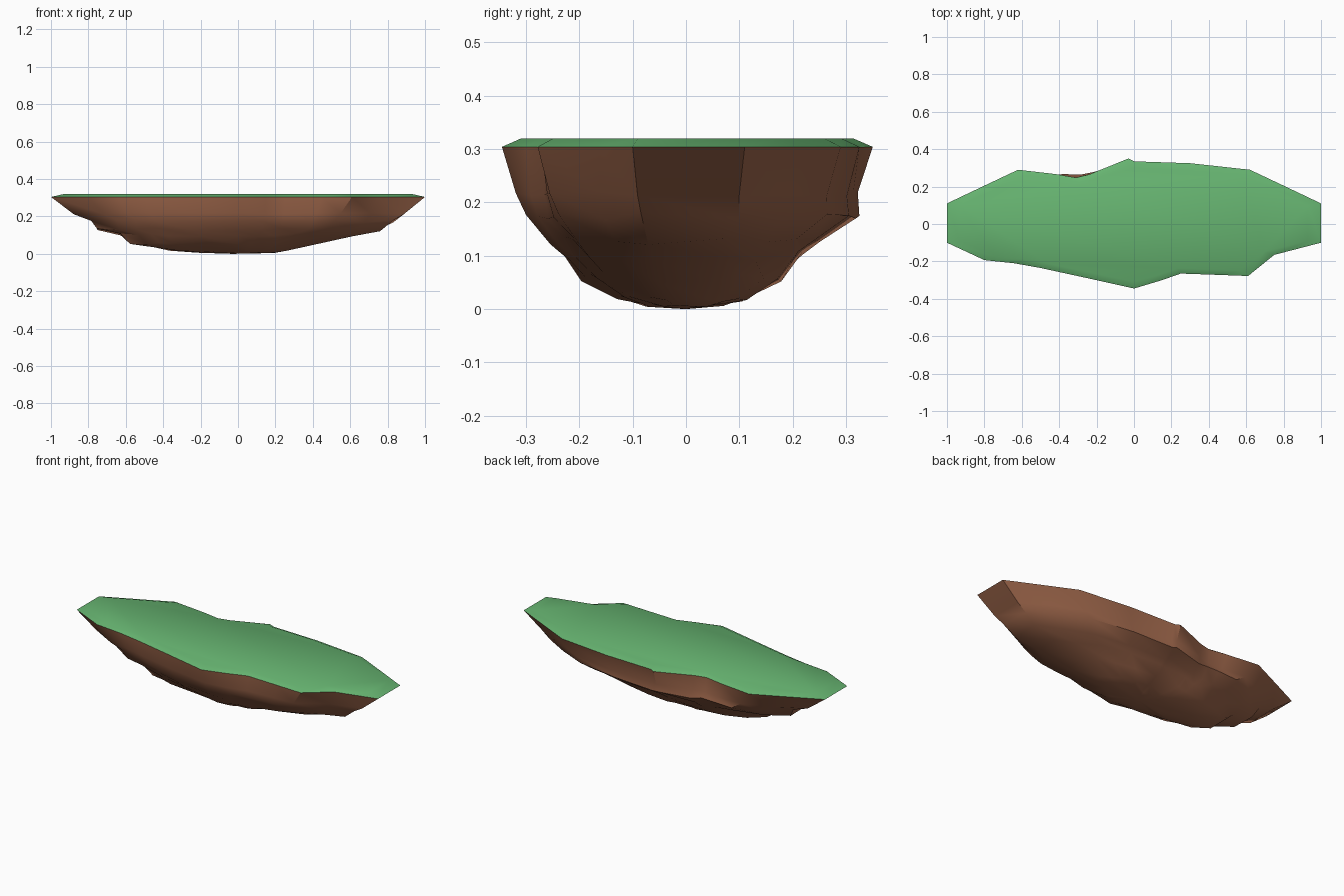
import bpy, bmesh, math, random

if "Cube" in bpy.data.objects:
    bpy.data.objects.remove(bpy.data.objects["Cube"])

random.seed(4)


def material(name, rgb):
    m = bpy.data.materials.new(name)
    m.diffuse_color = (*rgb, 1)
    m.use_nodes = True
    m.node_tree.nodes["Principled BSDF"].inputs["Base Color"].default_value = m.diffuse_color
    return m


grass = material("grass green", (0.135, 0.46, 0.165))
earth = material("earth brown", (0.33, 0.13, 0.068))

# Irregular island outline, counter-clockwise seen from above
rim = [(1, -0.1), (1, 0.11), (0.8, 0.205), (0.62, 0.29), (0.3, 0.325), (0, 0.335),
       (-0.03, 0.35), (-0.24, 0.265), (-0.31, 0.248), (-0.42, 0.267), (-0.62, 0.29),
       (-0.8, 0.205), (-1, 0.11), (-1, -0.1), (-0.8, -0.193), (-0.64, -0.21),
       (-0.5, -0.235), (-0.27, -0.285), (0, -0.345), (0.15, -0.3), (0.25, -0.265),
       (0.45, -0.272), (0.61, -0.278), (0.75, -0.165)]


def loft(name, rings, mat, angle, centre_z=None):
    """Skin a stack of equal-length rings and cap the last one."""
    bm = bmesh.new()
    loops = [[bm.verts.new(p) for p in r] for r in rings]
    n = len(rim)
    for a, b in zip(loops, loops[1:]):
        for i in range(n):
            j = (i + 1) % n
            bm.faces.new((a[i], a[j], b[j], b[i]))
    last = loops[-1]
    if centre_z is None:
        bm.faces.new(last)
    else:
        c = bm.verts.new((-0.03, 0, centre_z))
        for i in range(n):
            bm.faces.new((last[i], last[(i + 1) % n], c))
    bmesh.ops.recalc_face_normals(bm, faces=bm.faces)
    # The cap decides which way is outwards
    cap = max(bm.faces, key=lambda f: abs(f.normal.z))
    if (cap.normal.z > 0) != (centre_z is None):
        bmesh.ops.reverse_faces(bm, faces=bm.faces)
    me = bpy.data.meshes.new(name)
    bm.to_mesh(me)
    bm.free()
    me.materials.append(mat)
    ob = bpy.data.objects.new(name, me)
    bpy.context.collection.objects.link(ob)
    bpy.ops.object.select_all(action='DESELECT')
    ob.select_set(True)
    bpy.context.view_layer.objects.active = ob
    bpy.ops.object.shade_smooth_by_angle(angle=math.radians(angle))
    return ob


# Grass cap: thin slab with a sloping edge
loft("grass_top",
     [[(x, y, 0.304) for x, y in rim],
      [(x * 0.93, y * 0.895, 0.32) for x, y in rim]], grass, 35)

# Rocky underside: z, left, right, front, back extents, roundness, jitter
levels = [(0.215, 0.89, 0.90, 0.322, 0.322, 0.35, 0.004),
          (0.175, 0.80, 0.85, 0.302, 0.325, 0.5, 0.008),
          (0.130, 0.775, 0.78, 0.255, 0.255, 0.7, 0.010),
          (0.100, 0.65, 0.63, 0.228, 0.222, 0.8, 0.010),
          (0.060, 0.595, 0.43, 0.197, 0.18, 0.8, 0.010),
          (0.020, 0.38, 0.27, 0.135, 0.12, 0.8, 0.006),
          (0.007, 0.25, 0.20, 0.080, 0.07, 0.8, 0.003)]
rings = [[(x, y, 0.304) for x, y in rim]]
for z, left, right, front, back, rnd, jit in levels:
    ring = []
    for x, y in rim:
        u, v = x, y / 0.35
        r = math.hypot(u, v)
        k = 1 - rnd + rnd / r          # pull outline towards an ellipse
        u, v = u * k, v * k
        ring.append((u * (left if u < 0 else right),
                     v * (front if v < 0 else back),
                     z + random.uniform(-jit, jit)))
    rings.append(ring)
loft("rocky_underside", rings, earth, 35, centre_z=0.0)
